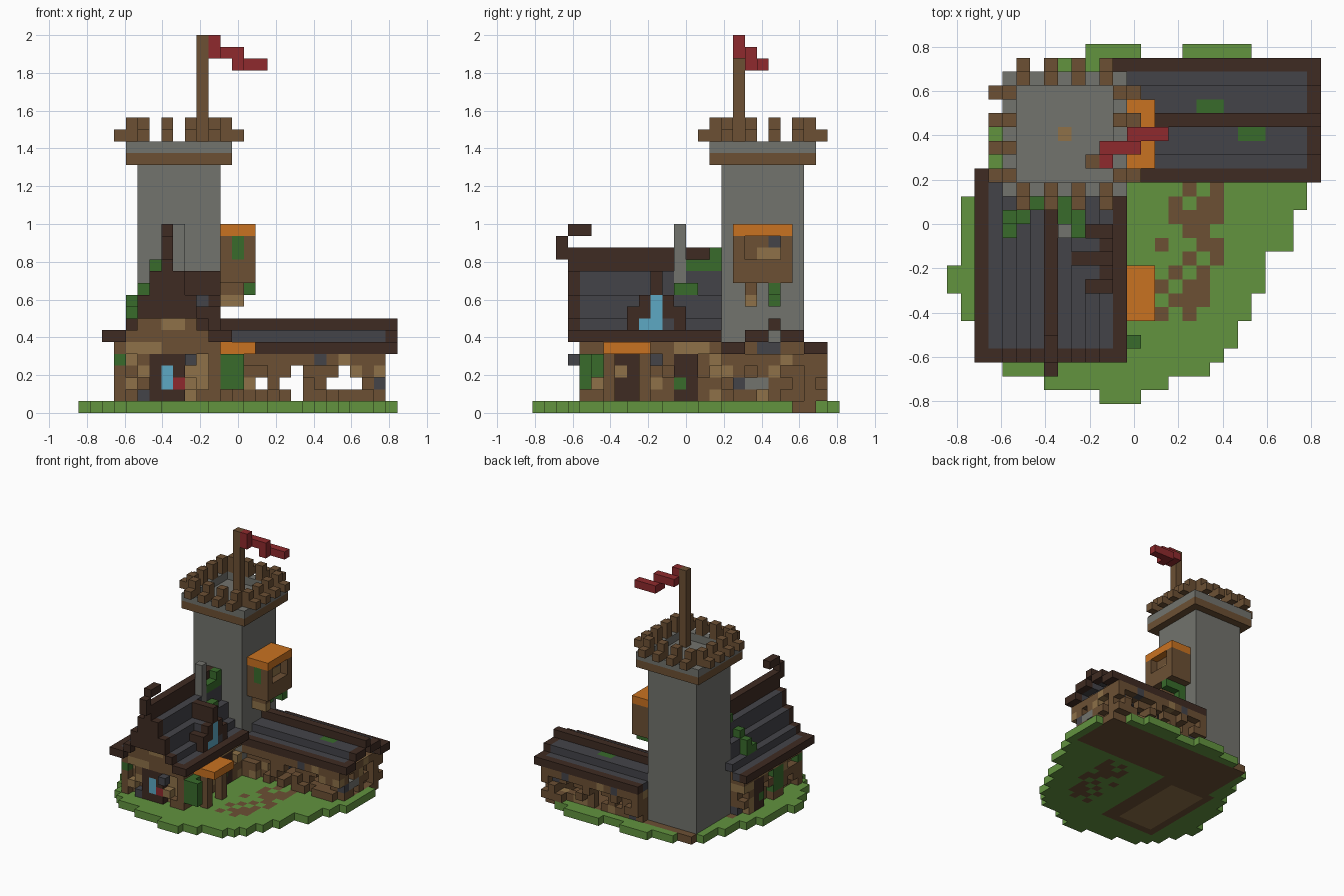
import bpy
import bmesh
import random
from mathutils import Vector

old = bpy.data.objects.get("Cube")
if old:
    bpy.data.objects.remove(old)

random.seed(4)
UNIT = 1 / 16
ORIGIN = Vector((-13.5, -13, 0))
PALETTE = {
    "grass": "62933F", "leaf": "386B2B", "timber": "6C5034", "dark_wood": "3F2B22",
    "tan_wood": "8E7148", "slate": "444449", "stone": "72736D", "orange": "C97221",
    "red": "8F2A2D", "glass": "5DA8C4",
}


def linear(c):
    return c / 12.92 if c <= 0.04045 else ((c + 0.055) / 1.055) ** 2.4


def make_material(name, code):
    rgb = [linear(v / 255) for v in bytes.fromhex(code)]
    mat = bpy.data.materials.new(name)
    mat.use_nodes = True
    mat.diffuse_color = (*rgb, 1)
    mat.node_tree.nodes["Principled BSDF"].inputs["Base Color"].default_value = (*rgb, 1)
    return mat


materials = {name: make_material(name, code) for name, code in PALETTE.items()}
cells = {}


def span(a):
    return range(a, a + 1) if isinstance(a, int) else range(a[0], a[1] + 1)


def block(part, colour, x, y, z):
    """Fill a box of unit cubes; ranges include both ends."""
    for i in span(x):
        for j in span(y):
            for k in span(z):
                cells[i, j, k] = (part, colour)


def carve(x, y, z):
    for i in span(x):
        for j in span(y):
            for k in span(z):
                cells.pop((i, j, k), None)


def mixed(tan):
    r = random.random()
    return "tan_wood" if r < tan else "slate" if r > 0.96 else "timber"


def rough_wall(part, axis, along, plane, outward, top, tan, holes=()):
    """A plank wall with random cubes standing out of it."""
    for a in span(along):
        for k in span((1, top)):
            if (a, k) in holes:
                continue
            layers = [plane]
            if random.random() < 0.5 or k == top:
                layers.append(plane + outward)
            for p in layers:
                x, y = (a, p) if axis == "x" else (p, a)
                block(part, mixed(tan), x, y, k)


# Ground disc, one row of cubes at a time
left = [11, 7, 4, 3, 2, 2] + [1] * 2 + [0] * 2 + [1] * 5 + [2] * 2 + [3] * 3 + [4] * 3 + [5, 7, 10]
right = [13, 15, 18, 19] + [20] * 2 + [21] * 2 + [22] * 3 + [24] * 3 + [25] * 2 + [26] * 6 + [25, 24, 23, 21]
for row, (a, b) in enumerate(zip(left, right)):
    block("ground", "grass", (a, b), row, 0)
carve((14, 16), 25, 0)
block("ground", "timber", (4, 11), (5, 16), 0)
block("ground", "tan_wood", (5, 9), (6, 15), 0)
block("ground", "timber", (5, 25), (17, 23), 0)

# Worn dirt path, listed from the front row backwards
path = ["o-o", "-ooo", "o-oo", "-o-o", "--o-o", "o--oo", "--oo", "-oooo", "-o-oo", "--o-o"]
for row, marks in enumerate(path):
    for col, mark in enumerate(marks):
        if mark == "o":
            block("ground", "timber", 15 + col, 6 + row, 0)

# Long wing: walls with openings, end gable and stepped roof
holes = [(15, 2), (17, 2), (18, 1), (18, 2), (18, 3), (21, 2), (22, 2), (23, 2), (22, 3)]
rough_wall("wing_wall", "x", (12, 25), 17, -1, 4, 0.12, holes)
rough_wall("wing_wall", "x", (12, 25), 23, 1, 4, 0.12, holes)
rough_wall("wing_wall", "y", (17, 23), 24, 1, 4, 0.2)
block("wing_gable", "timber", 24, (18, 22), 5)
block("wing_gable", "slate", 24, (19, 20), 5)
block("wing_gable", "stone", 25, (18, 19), 2)
for j in span((16, 24)):
    d = abs(j - 20)
    edge = d in (0, 4)
    height = 7 - (d + 1) // 2
    block("wing_roof", "dark_wood" if edge else "slate", (12, 26), j, height)
    block("wing_roof", "dark_wood", 26, j, height)
block("wing_moss", "leaf", (18, 19), 21, 6)
block("wing_moss", "leaf", (21, 22), 19, 6)

# House walls
rough_wall("house_wall", "x", (4, 10), 5, -1, 5, 0.4)
rough_wall("house_wall", "y", (5, 15), 4, -1, 5, 0.35)
rough_wall("house_wall", "y", (5, 15), 10, 1, 5, 0.35)
for corner in (3, 11):
    block("corner_post", "timber", corner, 4, (1, 5))

# House roof: steep stepped shell with dark trim, plus its gables
tops = [13, 11, 9, 7, 6, 6]
bottoms = [12, 9, 8, 7, 6, 6]
for i in span((2, 12)):
    d = abs(i - 7)
    back = 16 if i < 5 else 15
    trim = d in (0, 5)
    block("house_roof", "dark_wood" if trim else "slate", i, (3, back), (bottoms[d], tops[d]))
    block("house_roof", "dark_wood", i, 3, (bottoms[d], tops[d]))
    if d < 4:
        for k in range(6, bottoms[d]):
            block("house_gable", mixed(0.25), i, 4, k)
            block("house_gable", "timber", i, 15, k)
block("front_finial", "dark_wood", 7, 3, (9, 13))
block("front_finial", "dark_wood", 7, 2, (13, 14))
block("front_finial", "dark_wood", 7, (3, 4), 15)
block("gable_brace", "dark_wood", (5, 9), 3, 8)

# Front window with dark frame and a small red barrel
block("front_window_frame", "dark_wood", (6, 8), 4, (1, 4))
block("front_window", "glass", 7, 4, (2, 3))
block("red_barrel", "red", 8, 4, 2)
block("front_lantern", "slate", 9, 3, 4)

# Dormer on the house roof
for d, (low, high) in enumerate([(9, 11), (8, 9), (7, 8)]):
    for j in (10 - d, 10 + d):
        block("dormer_roof", "dark_wood" if d != 1 else "slate", (9, 10), j, (7, high))
        block("dormer_front", "dark_wood", 11, j, (low, high))
block("dormer_front", "slate", 11, 11, 7)
block("dormer_window", "glass", 11, 10, (7, 9))
block("dormer_window", "glass", 11, 9, 7)

# Side door with awning, side window and climbing plant
block("door_frame", "timber", 11, (6, 9), (1, 5))
block("door", "dark_wood", 11, (7, 8), (1, 4))
block("door", "tan_wood", 11, 7, 3)
block("awning", "orange", (12, 14), (6, 9), 5)
for j in (6, 9):
    block("awning_post", "timber", 13, j, (1, 4))
block("climbing_plant", "leaf", (12, 13), 4, (2, 4))
block("climbing_plant", "leaf", 12, 5, (3, 4))
for side in (3, 11):
    block("side_window", "dark_wood", side, (12, 13), (1, 4))
    block("side_window", "leaf", side, 12, 2)
block("left_plant", "leaf", 3, (8, 9), (2, 4))
block("left_plant", "leaf", 3, 4, 4)

# Chimney and roof moss
block("chimney", "stone", 8, 12, (10, 15))
for i, j in [(4, 12), (4, 13), (5, 13), (6, 14), (8, 13), (8, 14), (9, 12), (9, 13)]:
    block("roof_moss", "leaf", i, j, tops[abs(i - 7)] + 1)
block("roof_moss", "leaf", 4, 13, 9)
block("roof_moss", "leaf", 8, 15, (12, 13))

# Tower with corbel ring, parapet and merlons
block("tower", "stone", (5, 11), (16, 22), (0, 21))
block("tower", "timber", (5, 11), (16, 22), 0)
for k, colour in ((21, "timber"), (22, "stone")):
    for i in (4, 12):
        block("parapet", colour, i, (15, 23), k)
    for j in (15, 23):
        block("parapet", colour, (4, 12), j, k)
for step in range(0, 8, 2):
    for inner, out in ((4, -1), (12, 1)):
        block("merlon", "timber", inner, 16 + step, (23, 24))
        block("merlon", "timber", inner + out, 16 + step, 23)
        block("merlon", "timber", 5 + step, inner + 11, (23, 24))
        block("merlon", "timber", 5 + step, inner + 11 + out, 23)
block("tower_hatch", "tan_wood", 8, 19, 21)

# Flag pole and stepped flag
block("flag_pole", "timber", 10, 17, (22, 31))
block("flag", "red", 11, 17, (30, 31))
block("flag", "red", (11, 13), 18, 30)
block("flag", "red", 13, 18, 29)
block("flag", "red", (13, 15), 19, 29)

# Oriel room hanging on the tower
block("oriel", "timber", (12, 14), (17, 21), (11, 14))
carve(14, (18, 20), (13, 14))
block("oriel_inside", "tan_wood", 13, (19, 20), 13)
block("oriel_inside", "slate", 13, 20, 14)
block("oriel_plant", "leaf", 13, 17, (13, 14))
block("oriel_roof", "orange", (12, 14), (17, 21), 15)
block("oriel_bracket", "timber", (12, 13), 18, 10)
block("oriel_bracket", "tan_wood", (12, 13), 18, 9)
block("oriel_vine", "leaf", (12, 14), 20, 10)
block("oriel_vine", "leaf", 12, 20, 9)

# Turn each part into a mesh, keeping only outside faces
for part in sorted({p for p, c in cells.values()}):
    own = {pos: c for pos, (p, c) in cells.items() if p == part}
    slots = sorted(set(own.values()))
    mesh = bpy.data.meshes.new(part)
    for colour in slots:
        mesh.materials.append(materials[colour])
    bm = bmesh.new()
    for pos, colour in own.items():
        centre = Vector(pos) + Vector((0.5, 0.5, 0.5)) + ORIGIN
        for axis in range(3):
            for sign in (-1, 1):
                near = list(pos)
                near[axis] += sign
                if tuple(near) in cells:
                    continue
                n, u = Vector(), Vector()
                n[axis] = sign / 2
                u[(axis + 1) % 3] = 0.5
                v = n.cross(u) * 2
                ring = (-u - v, u - v, u + v, v - u)
                face = bm.faces.new([bm.verts.new((centre + n + r) * UNIT) for r in ring])
                face.material_index = slots.index(colour)
    bmesh.ops.remove_doubles(bm, verts=bm.verts, dist=UNIT / 100)
    bm.to_mesh(mesh)
    bm.free()
    bpy.context.scene.collection.objects.link(bpy.data.objects.new(part, mesh))
